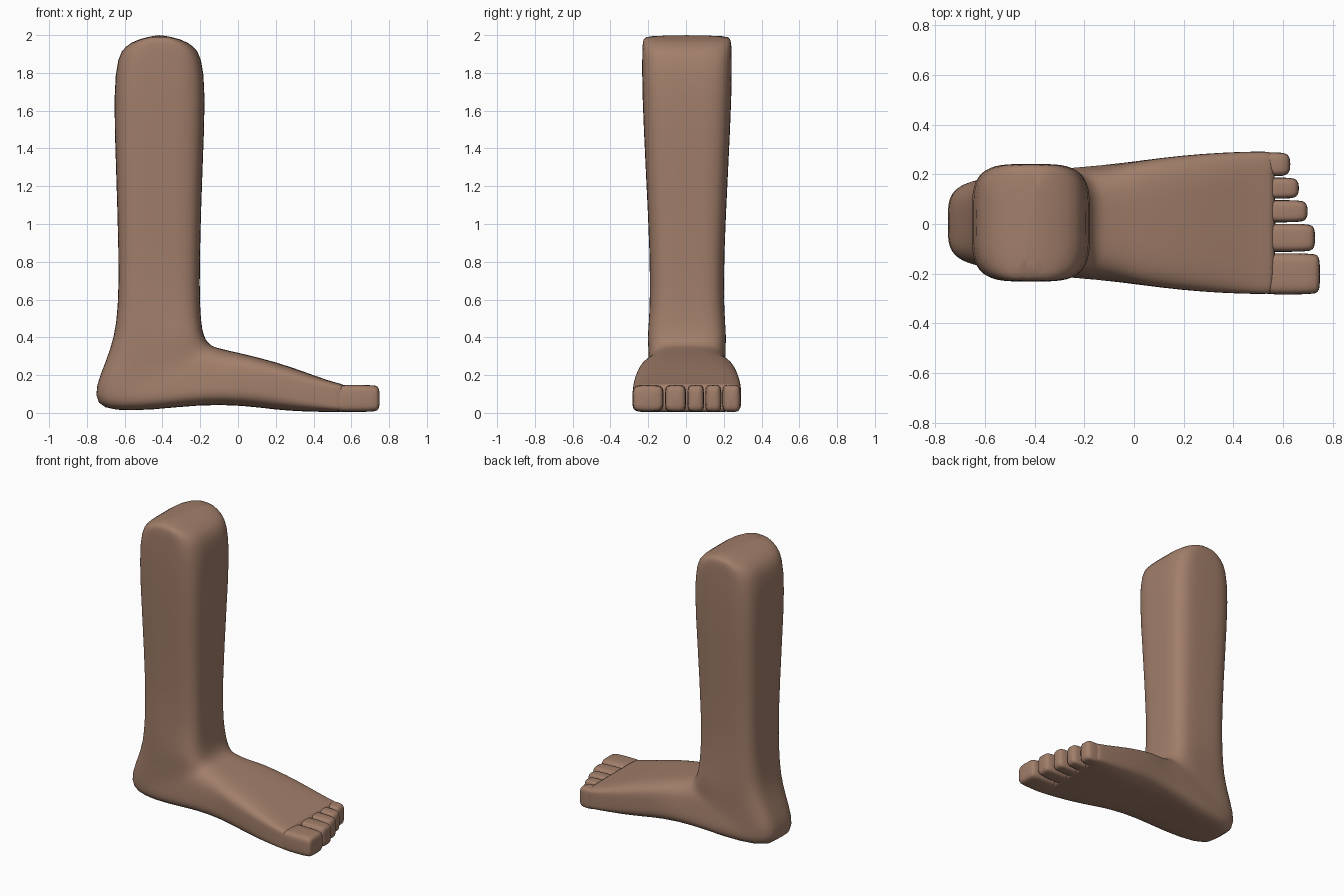
import bpy, bmesh, math

if "Cube" in bpy.data.objects:
    bpy.data.objects.remove(bpy.data.objects["Cube"])

skin = bpy.data.materials.new("skin")
skin.diffuse_color = (0.36, 0.21, 0.145, 1)
skin.use_nodes = True
skin.node_tree.nodes["Principled BSDF"].inputs["Base Color"].default_value = skin.diffuse_color


def spow(v, n):
    return math.copysign(abs(v) ** (2 / n), v)


def loft(name, rings, sides, yc):
    """Each ring: front x,z, back x,z, front half width, back half width, squareness."""
    bm = bmesh.new()
    loops = []
    for fx, fz, bx, bz, wf, wb, n in rings:
        loop = []
        for i in range(sides):
            t = 2 * math.pi * (i + 0.5) / sides
            k = (1 + spow(math.cos(t), n)) / 2
            y = yc + (wb + (wf - wb) * k) * spow(math.sin(t), n)
            loop.append(bm.verts.new((bx + (fx - bx) * k, y, bz + (fz - bz) * k)))
        loops.append(loop)
    for a, b in zip(loops, loops[1:]):
        for i in range(sides):
            j = (i + 1) % sides
            bm.faces.new((a[i], a[j], b[j], b[i]))
    bm.faces.new(loops[0])
    bm.faces.new(loops[-1])
    bmesh.ops.recalc_face_normals(bm, faces=bm.faces)
    for f in bm.faces:
        f.smooth = True
    mesh = bpy.data.meshes.new(name)
    bm.to_mesh(mesh)
    bm.free()
    mesh.materials.append(skin)
    ob = bpy.data.objects.new(name, mesh)
    bpy.context.collection.objects.link(ob)
    sub = ob.modifiers.new("smooth", "SUBSURF")
    sub.levels = sub.render_levels = 1


rings = []

# Rounded top of the leg: half width in x follows a quarter arc
for a in (87, 60, 38, 15):
    r = 0.23 * math.cos(math.radians(a))
    z = 1.85 + 0.15 * math.sin(math.radians(a))
    w = 0.237 - 0.025 * (a / 87) ** 4
    rings.append((r - 0.415, z, -r - 0.415, z, w, w, 4))

# Shin and calf: height, front x, back x, half width
for z, fx, bx, w in ((1.7, -0.17, -0.66, 0.238), (1.3, -0.188, -0.646, 0.219),
                     (0.8, -0.204, -0.63, 0.194), (0.55, -0.202, -0.635, 0.197)):
    rings.append((fx, z, bx, z, w, w, 4))

# Ankle and heel: rings hinge round the front of the ankle
for fx, fz, bx, bz, wb in ((-0.19, 0.43, -0.655, 0.40, 0.185),
                           (-0.17, 0.385, -0.70, 0.27, 0.175),
                           (-0.15, 0.363, -0.755, 0.14, 0.168),
                           (-0.13, 0.351, -0.752, 0.045, 0.168),
                           (-0.11, 0.345, -0.66, 0.01, 0.185),
                           (-0.08, 0.337, -0.45, 0.015, 0.215),
                           (-0.03, 0.325, -0.20, 0.045, 0.235)):
    rings.append((fx, fz, bx, bz, 0.22, wb, 4))

# Instep to ball of the foot: x, top, sole, half width; squarer towards the toes
for x, top, sole, w in ((0.03, 0.312, 0.04, 0.252), (0.20, 0.27, 0.016, 0.272),
                        (0.35, 0.218, 0.007, 0.283), (0.48, 0.17, 0.005, 0.287),
                        (0.55, 0.153, 0.004, 0.287), (0.57, 0.145, 0.012, 0.28)):
    rings.append((x, top, x, sole, w, w, 4 + 4 * (x / 0.57) ** 3))
loft("leg_and_foot", rings, 48, 0.005)

# Toes: near y edge, far y edge, tip x
toes = {
    "big_toe": (-0.285, -0.117, 0.75),
    "second_toe": (-0.113, 0.002, 0.73),
    "third_toe": (0.006, 0.097, 0.70),
    "fourth_toe": (0.101, 0.188, 0.665),
    "little_toe": (0.192, 0.289, 0.63),
}
for name, (y0, y1, tip) in toes.items():
    half = (y1 - y0) / 2
    sections = []
    for x, d in ((0.48, 0.004), (0.56, 0), (tip - 0.03, 0.001), (tip - 0.01, 0.008), (tip, 0.028)):
        sections.append((x, 0.149 - d, x, 0.004 + d, half - d, half - d, 4.5))
    loft(name, sections, 24, (y0 + y1) / 2)
